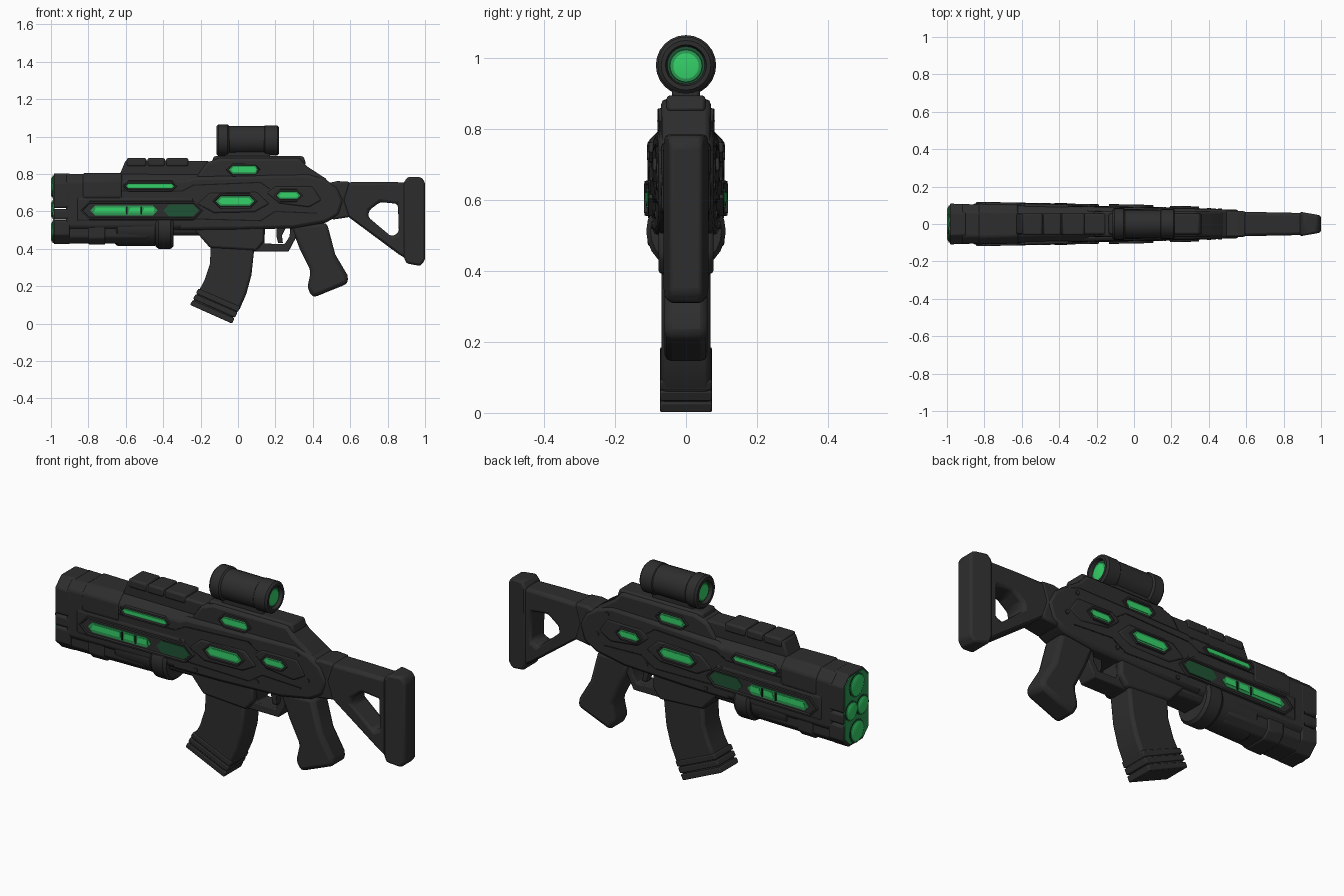
import bpy, bmesh, math

if "Cube" in bpy.data.objects:
    bpy.data.objects.remove(bpy.data.objects["Cube"])


def material(name, rgb):
    m = bpy.data.materials.new(name)
    m.use_nodes = True
    m.diffuse_color = (*rgb, 1)
    bsdf = m.node_tree.nodes["Principled BSDF"]
    bsdf.inputs["Base Color"].default_value = (*rgb, 1)
    bsdf.inputs["Roughness"].default_value = 0.6
    return m


body = material("charcoal", (0.027, 0.027, 0.027))
seam_black = material("seam black", (0.008, 0.008, 0.008))
glow = material("glow green", (0.035, 0.64, 0.14))
mid = material("mid green", (0.025, 0.32, 0.085))
dim = material("dim green", (0.014, 0.085, 0.035))
parts = []


def loft(name, loops, mat=body, bevel=0.01, ring=False, end_mat=None):
    """Join equal loops of points; cap both ends, or close on itself as a ring."""
    bm = bmesh.new()
    rows = [[bm.verts.new(p) for p in loop] for loop in loops]
    n = len(rows[0])
    pairs = list(zip(rows, rows[1:])) + ([(rows[-1], rows[0])] if ring else [])
    for a, b in pairs:
        for i in range(n):
            j = (i + 1) % n
            bm.faces.new((a[i], a[j], b[j], b[i]))
    if not ring:
        bm.faces.new(rows[0])
        cap = bm.faces.new(rows[-1])
        cap.material_index = 1 if end_mat else 0
    bmesh.ops.recalc_face_normals(bm, faces=bm.faces)
    me = bpy.data.meshes.new(name)
    bm.to_mesh(me)
    bm.free()
    me.materials.append(mat)
    if end_mat:
        me.materials.append(end_mat)
    ob = bpy.data.objects.new(name, me)
    bpy.context.collection.objects.link(ob)
    if bevel:
        mod = ob.modifiers.new("soft_edges", 'BEVEL')
        mod.width, mod.segments, mod.limit_method = bevel, 2, 'ANGLE'
        mod.angle_limit = math.radians(35)
    parts.append(ob)


def hull(x):
    """Half width of the body, tapering toward the rear."""
    return 0.088 - 0.02 * x


def stock_half(x):
    return hull(x) - 0.011


def side(name, pts, half, **kw):
    """Side profile (x, z) extruded across the width."""
    f = half if callable(half) else (lambda x: half)
    loft(name, [[(x, s * f(x), z) for x, z in pts] for s in (-1, 1)], **kw)


def side_ring(name, outer, inner, f, **kw):
    """Side profile with a hole through it."""
    loft(name, [[(x, s * f(x), z) for x, z in p]
                for p, s in ((outer, -1), (outer, 1), (inner, 1), (inner, -1))],
         ring=True, **kw)


def section(name, x0, x1, z0, z1, grow=0.0, low=0.04, top=0.04, **kw):
    """Block running along x, chamfered below and above."""
    def loop(x):
        h = hull(x) + grow
        half = [(h - low, z0), (h, z0 + low), (h, z1 - top), (h - top, z1)]
        return [(x, y, z) for y, z in half] + [(x, -y, z) for y, z in reversed(half)]
    loft(name, [loop(x0), loop(x1)], **kw)


def turned(name, profile, z, y=0, n=24, **kw):
    """Round part along x from (x, radius) pairs."""
    ang = [2 * math.pi * i / n for i in range(n)]
    loft(name, [[(x, y + r * math.cos(a), z + r * math.sin(a)) for a in ang]
                for x, r in profile], **kw)


def slot(x0, x1, z, h, g=0.0):
    return [(x0 - g, z), (x0 + h, z + h + g), (x1 - h, z + h + g),
            (x1 + g, z), (x1 - h, z - h - g), (x0 + h, z - h - g)]


def plate(name, pts, mat, off=0.0, lift=0.003):
    """Thin plate lying on both sides of the body."""
    for s, label in ((-1, "right"), (1, "left")):
        loft(f"{name}_{label}", [[(x, s * (hull(x) + off + d), z) for x, z in pts]
                                 for d in (-0.004, lift)], mat=mat, bevel=0)


def window(name, x0, x1, z, h, floor, off=0.0, rim=0.016):
    """Raised frame around a sunken coloured pane, on both sides."""
    steps = ((rim, -0.01), (rim * 0.8, 0.009), (0.004, 0.01), (0, 0.002))
    for s, label in ((-1, "right"), (1, "left")):
        loft(f"{name}_{label}", [[(x, s * (hull(x) + off + d), zz)
                                  for x, zz in slot(x0, x1, z, h, g)]
                                 for g, d in steps], bevel=0, end_mat=floor)


def light(name, x0, x1, z, h, off=0.0):
    """Window with a mid green pane and a brighter core."""
    window(name, x0, x1, z, h, mid, off)
    inset = h * 0.4
    plate(name + "_core", slot(x0 + 1.5 * inset, x1 - 1.5 * inset, z, h - inset),
          glow, off + 0.002, 0.002)


def seam(x0, z0, x1, z1, off=0.0, w=0.003):
    length = math.hypot(x1 - x0, z1 - z0)
    nx, nz = -(z1 - z0) / length * w, (x1 - x0) / length * w
    plate("panel_seam", [(x0 + nx, z0 + nz), (x1 + nx, z1 + nz),
                         (x1 - nx, z1 - nz), (x0 - nx, z0 - nz)], seam_black, off, 0.0015)


# Handguard and muzzle block
section("handguard", -0.92, -0.2, 0.48, 0.8)
section("handguard_shell", -0.83, -0.62, 0.66, 0.805, grow=0.004, low=0.015)
section("handguard_band", -0.86, -0.24, 0.53, 0.69, grow=0.004, low=0.02, top=0.02)
section("muzzle_top", -0.985, -0.9, 0.617, 0.803, grow=0.001, low=0.008, top=0.05, bevel=0.006)
section("muzzle_middle", -0.985, -0.9, 0.556, 0.614, grow=0.001, low=0.008, top=0.008,
        bevel=0.006)
section("muzzle_bottom", -0.985, -0.9, 0.425, 0.553, grow=0.001, low=0.05, top=0.008,
        bevel=0.006)
section("muzzle_plate", -0.989, -0.98, 0.438, 0.79, grow=-0.011, mat=mid, bevel=0)
for i, (y, z, r) in enumerate([(0, 0.73, 0.054), (0.046, 0.61, 0.044),
                               (-0.046, 0.61, 0.044), (0, 0.49, 0.052)]):
    turned(f"muzzle_socket_{i}", [(-0.98, r + 0.008), (-0.991, r + 0.008)], z, y,
           n=20, mat=dim, bevel=0)
    turned(f"muzzle_light_{i}", [(-0.98, r), (-0.995, r), (-1.0, r * 0.8)], z, y,
           n=20, mat=glow, bevel=0)

# Underbarrel housing and its round grip
section("underbarrel_housing", -0.92, -0.48, 0.428, 0.54, grow=-0.012, low=0.035, top=0.01)
section("underbarrel_band", -0.8, -0.71, 0.422, 0.53, grow=-0.006, low=0.035, top=0.01)
for x0, x1, r in ((-0.66, -0.43, 0.096), (-0.44, -0.345, 0.112)):
    turned("underbarrel_grip", [(x0, r - 0.012), (x0 + 0.015, r),
                                (x1 - 0.015, r), (x1, r - 0.012)], 0.512, bevel=0)
section("handguard_rear_floor", -0.4, -0.18, 0.47, 0.55, grow=-0.02, low=0.02, top=0.01)

# Receiver
side("receiver", [(-0.32, 0.5), (-0.32, 0.75), (-0.24, 0.785), (0.38, 0.8), (0.46, 0.775),
                  (0.53, 0.73), (0.565, 0.66), (0.54, 0.58), (0.47, 0.54), (0.3, 0.51),
                  (-0.05, 0.5)], hull, bevel=0.018)
side("upper_receiver", [(-0.24, 0.76), (-0.17, 0.86), (-0.1, 0.885), (0.33, 0.885),
                        (0.37, 0.84), (0.47, 0.775), (0.5, 0.72)], 0.07, bevel=0.015)
side("top_rail", [(-0.14, 0.86), (-0.13, 0.895), (0.35, 0.895), (0.365, 0.85)], 0.055)
side("receiver_side_panel", [(-0.22, 0.64), (-0.15, 0.7), (0.1, 0.705), (0.17, 0.64),
                             (0.09, 0.595), (-0.13, 0.59)], lambda x: hull(x) + 0.005)
side("rear_side_panel", [(0.15, 0.7), (0.2, 0.735), (0.4, 0.735), (0.45, 0.66),
                         (0.38, 0.62), (0.22, 0.64)], lambda x: hull(x) + 0.003)
side("front_rail", [(-0.635, 0.79), (-0.6, 0.875), (-0.15, 0.868), (-0.15, 0.79)], 0.056)
for x0, x1 in ((-0.595, -0.49), (-0.485, -0.39), (-0.385, -0.265)):
    side("front_rail_cover", [(x0, 0.84), (x0, 0.885), (x1, 0.885), (x1, 0.84)], 0.06,
         bevel=0.01)

# Magazine well, magazine and its base
side("magazine_well", [(-0.25, 0.52), (-0.15, 0.405), (0.1, 0.39), (0.14, 0.44),
                       (0.14, 0.52)], 0.078, bevel=0.012)
side("magazine", [(-0.145, 0.43), (-0.15, 0.32), (-0.18, 0.23), (-0.245, 0.11),
                  (-0.035, 0.02), (0.01, 0.08), (0.045, 0.16), (0.072, 0.26), (0.09, 0.43)],
     0.069, bevel=0.014)
for d in (0, 0.032, 0.062):
    side("magazine_base_rib", [(-0.256 + d * 0.5, 0.1 + d), (-0.243 + d * 0.5, 0.125 + d),
                               (-0.018 + d * 0.5, 0.028 + d), (-0.032 + d * 0.5, 0.0 + d)],
         0.073, bevel=0.005)

# Trigger group
side_ring("trigger_guard",
          [(0.08, 0.53), (0.32, 0.53), (0.31, 0.46), (0.27, 0.385), (0.08, 0.385)],
          [(0.145, 0.51), (0.28, 0.51), (0.275, 0.465), (0.25, 0.425), (0.14, 0.428)],
          lambda x: 0.05, bevel=0.006)
side("trigger", [(0.205, 0.52), (0.26, 0.52), (0.235, 0.47), (0.24, 0.43), (0.215, 0.43),
                 (0.205, 0.47)], 0.02, bevel=0.003)

# Pistol grip
side("grip", [(0.28, 0.53), (0.33, 0.4), (0.39, 0.28), (0.37, 0.19), (0.4, 0.138),
              (0.59, 0.215), (0.585, 0.26), (0.52, 0.37), (0.475, 0.54)], 0.061, bevel=0.022)

# Shoulder stock and butt
side_ring("stock_frame",
          [(0.53, 0.755), (0.74, 0.757), (0.92, 0.755), (0.92, 0.335), (0.86, 0.37), (0.55, 0.6)],
          [(0.7, 0.605), (0.76, 0.65), (0.855, 0.64), (0.86, 0.485), (0.82, 0.465), (0.695, 0.57)],
          stock_half, bevel=0.016)
side("stock_collar", [(0.48, 0.75), (0.53, 0.762), (0.6, 0.758), (0.57, 0.66), (0.6, 0.57),
                      (0.5, 0.555)], lambda x: stock_half(x) + 0.004, bevel=0.012)
side("butt", [(0.885, 0.755), (0.91, 0.785), (0.98, 0.783), (1.0, 0.755), (1.0, 0.34),
              (0.975, 0.308), (0.9, 0.322), (0.885, 0.36)],
     lambda x: 0.064 if x < 0.95 else 0.047, bevel=0.012)

# Scope with a lens sunk in each end
side("scope_mount", [(-0.07, 0.88), (-0.07, 0.93), (0.17, 0.93), (0.17, 0.88)], 0.04)
turned("scope_tube", [(-0.08, 0.077), (0.19, 0.075)], 0.981)
for name, x0, x1, r in (("front", -0.045, -0.115, 0.085), ("rear", 0.135, 0.22, 0.08)):
    d = math.copysign(0.01, x1 - x0)
    turned(f"scope_{name}_bell", [(x0, r - 0.01), (x0 + d, r), (x1 - d, r), (x1, r - 0.01),
                                  (x1, 0.058), (x1 - 1.8 * d, 0.053)],
           0.98, bevel=0, end_mat=dim)
    turned(f"scope_{name}_lens", [(x1 - 2 * d, 0.047), (x1 - 1.4 * d, 0.045),
                                  (x1 - 1.2 * d, 0.036)], 0.978, mat=mid, bevel=0, end_mat=glow)

# Glowing windows
light("upper_front_light", -0.6, -0.34, 0.735, 0.014)
light("upper_receiver_light", -0.05, 0.115, 0.823, 0.022, off=-0.018)
light("centre_light", -0.12, 0.09, 0.655, 0.026, off=0.006)
light("rear_light", 0.205, 0.335, 0.685, 0.02, off=0.003)
window("long_recess", -0.83, -0.2, 0.605, 0.036, body, off=0.004)
plate("long_light", slot(-0.79, -0.43, 0.605, 0.026), mid, off=0.007)
for x0, x1 in ((-0.77, -0.605), (-0.585, -0.525), (-0.51, -0.45)):
    plate("long_light_core", [(x0, 0.594), (x0 + 0.01, 0.622), (x1, 0.622), (x1, 0.594)],
          glow, off=0.009)
for x in (-0.6, -0.522):
    plate("long_light_bar", [(x, 0.583), (x, 0.627), (x + 0.01, 0.627), (x + 0.01, 0.583)],
          seam_black, off=0.009)
plate("long_light_fade", slot(-0.4, -0.21, 0.605, 0.032), dim, off=0.007)

# Panel seams and screws
for line in ((-0.82, 0.708, -0.3, 0.708), (-0.3, 0.708, -0.24, 0.74), (-0.24, 0.74, 0.12, 0.755),
             (0.12, 0.755, 0.17, 0.72), (-0.24, 0.56, 0.12, 0.55), (0.12, 0.55, 0.2, 0.6),
             (0.2, 0.6, 0.42, 0.59), (-0.61, 0.71, -0.61, 0.75)):
    seam(*line)
for x, z in ((-0.27, 0.66), (-0.18, 0.53), (0.17, 0.56), (0.46, 0.64), (0.4, 0.76)):
    ring = [(x + 0.011 * math.cos(a * math.pi / 4), z + 0.011 * math.sin(a * math.pi / 4))
            for a in range(8)]
    plate("screw", ring, body, lift=0.005)

# Shading
bpy.ops.object.select_all(action='DESELECT')
for ob in parts:
    ob.select_set(True)
bpy.context.view_layer.objects.active = parts[0]
bpy.ops.object.shade_smooth_by_angle(angle=math.radians(35))
